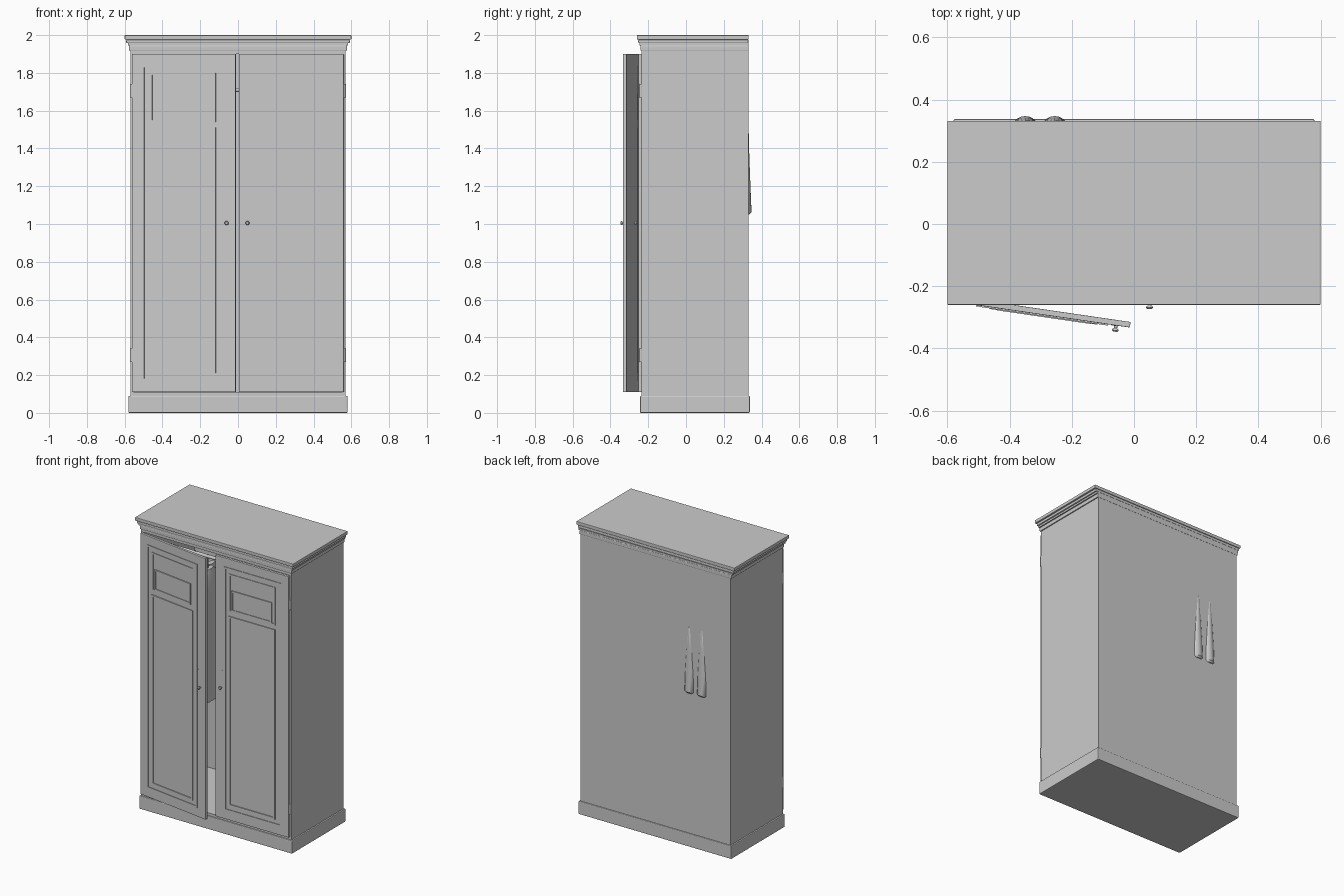
import bpy, bmesh, math
from mathutils import Matrix, Vector

cube = bpy.data.objects.get("Cube")
if cube:
    bpy.data.objects.remove(cube, do_unlink=True)

grey = bpy.data.materials.new("plain grey")
grey.use_nodes = True
grey.diffuse_color = (0.6, 0.6, 0.6, 1)
grey.node_tree.nodes["Principled BSDF"].inputs["Base Color"].default_value = (0.6, 0.6, 0.6, 1)


def finish(name, bm, matrix=None, bevel=0, smooth=False):
    bmesh.ops.recalc_face_normals(bm, faces=bm.faces)
    mesh = bpy.data.meshes.new(name)
    bm.to_mesh(mesh)
    bm.free()
    mesh.materials.append(grey)
    ob = bpy.data.objects.new(name, mesh)
    bpy.context.collection.objects.link(ob)
    if matrix:
        ob.matrix_world = matrix
    if bevel:
        mod = ob.modifiers.new("Bevel", "BEVEL")
        mod.width = bevel
        mod.segments = 2
    if smooth:
        bpy.ops.object.select_all(action="DESELECT")
        ob.select_set(True)
        bpy.context.view_layer.objects.active = ob
        bpy.ops.object.shade_smooth_by_angle(angle=math.radians(40))
    return ob


def add_box(bm, x, y, z):
    lo, hi = Vector((x[0], y[0], z[0])), Vector((x[1], y[1], z[1]))
    size = [abs(c) for c in hi - lo]
    bmesh.ops.create_cube(bm, size=1, matrix=Matrix.Translation((lo + hi) / 2) @ Matrix.Diagonal((*size, 1)))


def box(name, x, y, z, matrix=None, bevel=0):
    bm = bmesh.new()
    add_box(bm, x, y, z)
    return finish(name, bm, matrix, bevel)


def frame(name, x, y, z, w, matrix):
    """Rectangular moulding made of four strips."""
    s = 1 if x[1] > x[0] else -1
    bm = bmesh.new()
    for a, b in ((x[0], x[0] + s * w), (x[1] - s * w, x[1])):
        add_box(bm, (a, b), y, z)
    for a, b in ((z[0], z[0] + w), (z[1] - w, z[1])):
        add_box(bm, (x[0] + s * w, x[1] - s * w), y, (a, b))
    return finish(name, bm, matrix)


def loft(name, rings, n=20, matrix=None):
    """Skin over ellipses given as (centre, x radius, y radius)."""
    bm = bmesh.new()
    loops = []
    for c, rx, ry in rings:
        loops.append([bm.verts.new((c[0] + rx * math.cos(2 * math.pi * i / n),
                                    c[1] + ry * math.sin(2 * math.pi * i / n), c[2])) for i in range(n)])
    for a, b in zip(loops, loops[1:]):
        for i in range(n):
            j = (i + 1) % n
            bm.faces.new((a[i], a[j], b[j], b[i]))
    bm.faces.new(loops[0])
    bm.faces.new(loops[-1])
    return finish(name, bm, matrix, smooth=True)


def rod(name, radius, start, end, n=16):
    start, end = Vector(start), Vector(end)
    d = end - start
    bm = bmesh.new()
    bmesh.ops.create_cone(bm, cap_ends=True, segments=n, radius1=radius, radius2=radius, depth=d.length)
    m = Matrix.Translation((start + end) / 2) @ d.to_track_quat("Z", "Y").to_matrix().to_4x4()
    return finish(name, bm, m, smooth=True)


# Carcass
box("plinth", (-0.58, 0.58), (-0.243, 0.338), (0, 0.09), bevel=0.005)
box("floor_panel", (-0.57, 0.57), (-0.235, 0.33), (0.09, 0.108))
box("roof_panel", (-0.57, 0.57), (-0.235, 0.33), (1.9, 1.945))
box("back_panel", (-0.57, 0.57), (0.315, 0.33), (0.108, 1.9))
for side, s in (("left", 1), ("right", -1)):
    box(side + "_side_panel", (s * 0.55, s * 0.57), (-0.235, 0.33), (0.1, 1.92))

# Stepped cornice
box("cornice_bead", (-0.577, 0.577), (-0.242, 0.332), (1.918, 1.945), bevel=0.004)
box("cornice_neck", (-0.583, 0.583), (-0.246, 0.33), (1.945, 1.957))
box("cornice_step", (-0.592, 0.592), (-0.253, 0.331), (1.957, 1.977), bevel=0.006)
box("cornice_top", (-0.6, 0.6), (-0.26, 0.332), (1.977, 2), bevel=0.003)


# Doors, drawn outward from the hinge
def door(side, s, angle):
    m = Matrix.Translation((s * 0.56, -0.235, 0)) @ Matrix.Rotation(angle, 4, "Z")
    p = side + "_door_"
    def u(a, b):
        return (-s * a, -s * b)
    box(p + "slab", u(0, 0.555), (-0.018, 0), (0.11, 1.9), m, 0.002)
    frame(p + "outer_moulding", u(0.055, 0.485), (-0.022, -0.016), (0.17, 1.84), 0.012, m)
    frame(p + "tall_moulding", u(0.1, 0.45), (-0.024, -0.016), (0.21, 1.51), 0.012, m)
    frame(p + "upper_moulding", u(0.1, 0.45), (-0.022, -0.016), (1.54, 1.8), 0.01, m)
    frame(p + "plate_moulding", u(0.125, 0.43), (-0.025, -0.016), (1.55, 1.69), 0.01, m)
    box(p + "plate", u(0.135, 0.42), (-0.021, -0.016), (1.56, 1.68), m)
    # Turned knob and keyhole plate
    turn = m @ Matrix.Translation((-s * 0.51, -0.016, 1.005)) @ Matrix.Rotation(math.pi / 2, 4, "X")
    profile = ((0, 0.006), (0.01, 0.005), (0.014, 0.01), (0.018, 0.011), (0.022, 0.007))
    loft(p + "knob", [((0, 0, h), r, r) for h, r in profile], 16, turn)
    box(p + "keyhole_plate", u(0.496, 0.51), (-0.0195, -0.016), (1.085, 1.125), m, 0.001)
    # Hinges
    for name, z in (("lower", 0.305), ("upper", 1.705)):
        rod(f"{side}_{name}_hinge", 0.007, (s * 0.564, -0.24, z - 0.035), (s * 0.564, -0.24, z + 0.035))


door("left", 1, 0)
door("right", -1, math.radians(-8.3))

# Hanging rail
rod("hanging_rail", 0.011, (-0.55, 0.04, 1.71), (0.55, 0.04, 1.71))


# Garments hung with the shoulders running front to back
def garment(name, x):
    loft(name + "_body", [((x, 0.04, z), rx, ry) for z, rx, ry in (
        (0.74, 0.046, 0.19), (1.0, 0.045, 0.175), (1.25, 0.042, 0.165), (1.48, 0.042, 0.18),
        (1.56, 0.034, 0.16), (1.61, 0.024, 0.07), (1.63, 0.02, 0.05))])
    for end, s, reach in (("back", 1, 0.27), ("front", -1, 0.2)):
        loft(f"{name}_{end}_sleeve", [((x, 0.04 + s * reach * k, z), rx, ry) for k, z, rx, ry in (
            (1.0, 1.05, 0.034, 0.026), (1.0, 1.062, 0.041, 0.037), (0.99, 1.2, 0.04, 0.034),
            (0.96, 1.36, 0.034, 0.036), (0.91, 1.5, 0.022, 0.046), (0.6, 1.58, 0.018, 0.04))])
    rod(name + "_hanger_hook", 0.004, (x, 0.04, 1.62), (x, 0.04, 1.725), 8)


garment("first_coat", -0.35)
garment("second_coat", -0.255)
